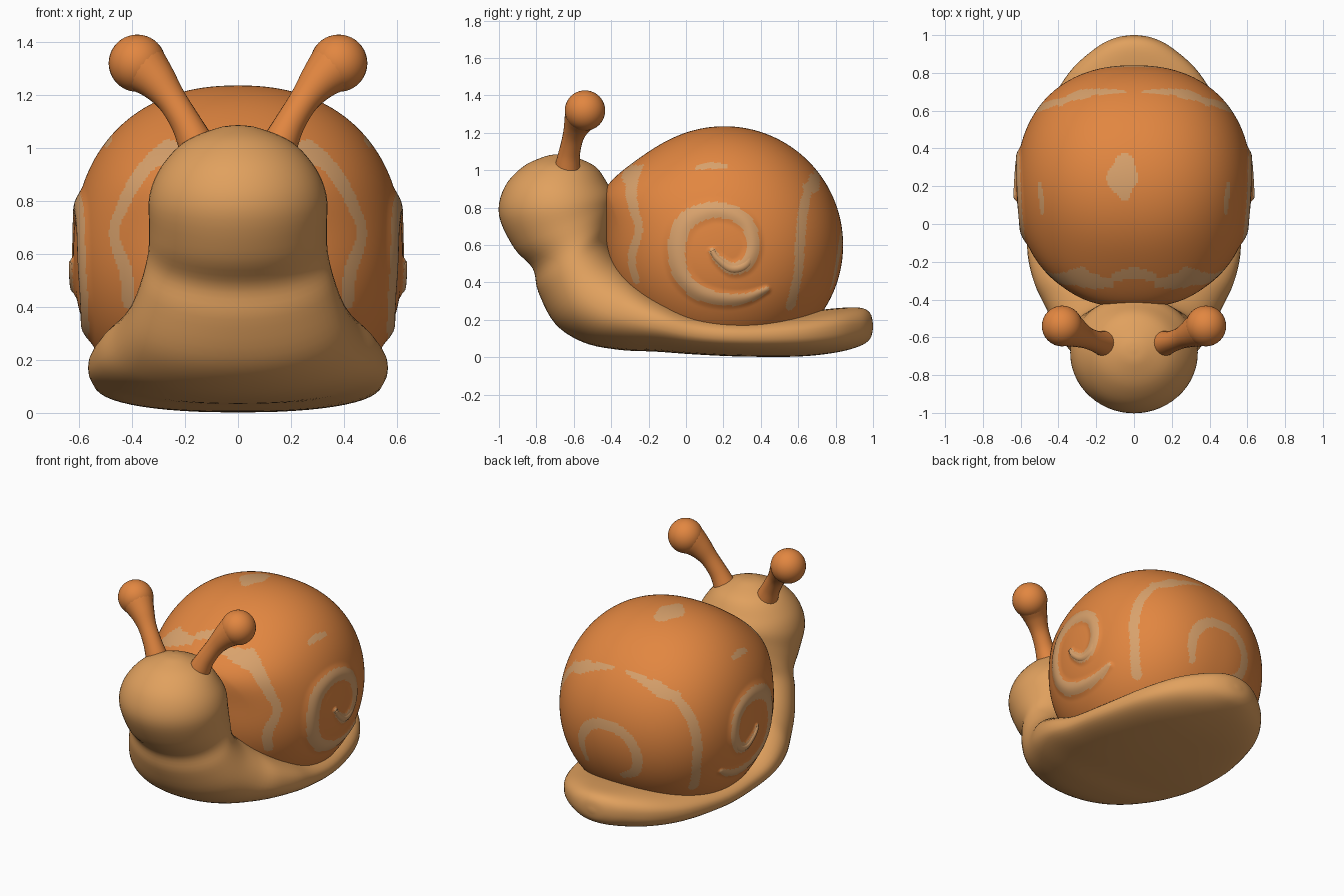
import bpy, bmesh, math
from mathutils import Vector, kdtree

if "Cube" in bpy.data.objects:
    bpy.data.objects.remove(bpy.data.objects["Cube"])


def material(name, rgb):
    m = bpy.data.materials.new(name)
    m.diffuse_color = (*rgb, 1)
    m.use_nodes = True
    m.node_tree.nodes["Principled BSDF"].inputs["Base Color"].default_value = m.diffuse_color
    return m


TAN = material("tan_skin", (0.75, 0.355, 0.112))
ORANGE = material("orange_shell", (0.76, 0.24, 0.052))
CREAM = material("cream_stripe", (0.69, 0.36, 0.15))


def smooth_path(pts, n):
    """Catmull-Rom interpolation of equal-length tuples."""
    out = []
    for i in range(len(pts) - 1):
        a, b = pts[max(i - 1, 0)], pts[i]
        c, d = pts[i + 1], pts[min(i + 2, len(pts) - 1)]
        for k in range(n):
            t = k / n
            out.append(tuple(
                0.5 * (2 * q + (r - p) * t + (2 * p - 5 * q + 4 * r - s) * t * t
                       + (3 * q - p - 3 * r + s) * t ** 3)
                for p, q, r, s in zip(a, b, c, d)))
    return out + [tuple(pts[-1])]


def power(v, e):
    return math.copysign(abs(v) ** e, v)


def finish(bm, name, mats):
    bmesh.ops.recalc_face_normals(bm, faces=bm.faces)
    me = bpy.data.meshes.new(name)
    bm.to_mesh(me)
    bm.free()
    for m in mats:
        me.materials.append(m)
    me.shade_smooth()
    ob = bpy.data.objects.new(name, me)
    bpy.context.collection.objects.link(ob)
    return ob


def skin(bm, rings):
    """Bridge closed rings of points and cap the ends."""
    vs = [[bm.verts.new(p) for p in ring] for ring in rings]
    n = len(vs[0])
    for a, b in zip(vs, vs[1:]):
        for j in range(n):
            k = (j + 1) % n
            bm.faces.new((a[j], a[k], b[k], b[j]))
    bm.faces.new(vs[0])
    bm.faces.new(vs[-1])


def tube(bm, pts, sides=20):
    """Round tube through (x, y, z, radius) points."""
    rings = []
    for i, p in enumerate(pts):
        c = Vector(p[:3])
        t = (Vector(pts[min(i + 1, len(pts) - 1)][:3]) - Vector(pts[max(i - 1, 0)][:3])).normalized()
        ref = Vector((1, 0, 0)) if abs(t.x) < 0.8 else Vector((0, 1, 0))
        u = t.cross(ref).normalized()
        v = t.cross(u)
        rings.append([c + p[3] * (u * math.cos(2 * math.pi * j / sides)
                                  + v * math.sin(2 * math.pi * j / sides)) for j in range(sides)])
    skin(bm, rings)


def mirror_x(ob):
    ob.modifiers.new("mirror", 'MIRROR').use_axis[0] = True


# Body: sections from tail to crown (lower y, z, upper y, z, half width, squareness)
sections = [
    (1.00, .155, 1.00, .175, .015, 2), (.985, .10, .985, .235, .10, 2.1),
    (.93, .06, .93, .265, .205, 2.3), (.80, .025, .80, .262, .345, 2.5),
    (.60, .004, .60, .24, .455, 2.5), (.30, .004, .30, .222, .53, 2.5),
    (.05, .015, .05, .25, .552, 2.5), (-.16, .03, -.12, .325, .565, 2.4),
    (-.36, .04, -.25, .41, .53, 2.3), (-.55, .08, -.32, .48, .465, 2.2),
    (-.70, .18, -.38, .55, .41, 2.1), (-.79, .35, -.41, .63, .365, 2),
    (-.82, .475, -.40, .72, .34, 2), (-.92, .585, -.385, .81, .335, 2),
    (-1.0, .76, -.385, .87, .335, 2), (-.97, .91, -.42, .93, .295, 2),
    (-.87, 1.02, -.485, 1.02, .205, 2), (-.75, 1.075, -.60, 1.073, .08, 2),
    (-.68, 1.085, -.66, 1.085, .01, 2)]
N = 56
rings = []
for y0, z0, y1, z1, w, e in smooth_path(sections, 5):
    ring = []
    for j in range(N):
        a = 2 * math.pi * j / N
        s = power(math.sin(a), 2 / e)
        ring.append((w * power(math.cos(a), 2 / e),
                     (y0 + y1) / 2 + s * (y1 - y0) / 2, (z0 + z1) / 2 + s * (z1 - z0) / 2))
    rings.append(ring)
bm = bmesh.new()
skin(bm, rings)
finish(bm, "body", [TAN])

# Eye stalks with ball tips
bm = bmesh.new()
tube(bm, smooth_path([(.14, -.635, .97, .075), (.165, -.632, 1.03, .066), (.20, -.622, 1.10, .057),
                      (.25, -.603, 1.18, .057), (.30, -.58, 1.245, .074), (.345, -.558, 1.29, .094),
                      (.38, -.541, 1.32, .106)], 5))
ball = bmesh.ops.create_uvsphere(bm, u_segments=32, v_segments=20, radius=.108)
bmesh.ops.translate(bm, verts=ball["verts"], vec=(.380, -.54, 1.319))
mirror_x(finish(bm, "eye_stalks", [ORANGE]))

# Shell form: a squarish solid of revolution about the x axis
YC, ZC, W, R, P = .205, .60, .622, .635, 2.27


def shell_x(r):
    return W * (1 - min(r / R, .99) ** P) ** (1 / P)


def shell_r(x):
    return R * (1 - min(abs(x) / W, .99) ** P) ** (1 / P)


def on_side(y, z):
    return (shell_x(math.hypot(y - YC, z - ZC)), y, z)


def on_top(x, y):
    return (x, y, ZC + math.sqrt(max(shell_r(x) ** 2 - (y - YC) ** 2, 0)))


def on_back(x, z):
    return (x, YC + math.sqrt(max(shell_r(x) ** 2 - (z - ZC) ** 2, 0)), z)


# Stripe paths: projection, mirrored or not, points (u, v, half width)
spiral = [(.14, .57, .016), (.17, .525, .024), (.245, .475, .032), (.32, .50, .036), (.36, .59, .036),
          (.33, .71, .038), (.24, .775, .041), (.12, .785, .045), (0, .725, .05), (-.05, .60, .05),
          (-.03, .45, .046), (.06, .35, .042), (.19, .31, .037), (.32, .315, .03), (.43, .36, .018)]
stripes = [
    (on_side, True, spiral),
    (on_side, True, [(.68, .97, .02), (.63, .80, .032), (.61, .60, .032), (.60, .45, .03), (.56, .28, .032)]),
    (on_side, True, [(-.23, 1.0, .04), (-.245, .90, .038), (-.25, .78, .033), (-.245, .68, .027),
                     (-.29, .54, .032), (-.27, .42, .03)]),
    (on_side, True, [(.07, 1.015, .016), (.14, 1.025, .022), (.21, 1.02, .016)]),
    (on_top, True, [(.13, -.27, .025), (.22, -.26, .042), (.32, -.24, .045)]),
    (on_top, True, [(.06, .70, .016), (.18, .70, .026), (.31, .69, .028), (.38, .64, .024)]),
    (on_top, False, [(-.10, -.25, .024), (0, -.235, .032), (.10, -.25, .024)]),
    (on_top, False, [(-.05, .32, .055), (-.06, .24, .085), (-.05, .16, .035)]),
    (on_back, False, [(.19, .38, .02), (.21, .52, .032), (.13, .64, .034), (0, .675, .034), (-.13, .64, .034),
                      (-.20, .53, .034), (-.18, .40, .032), (-.08, .34, .022)]),
]
marks = []
for place, both, pts in stripes:
    for u, v, w in smooth_path(pts, 14):
        x, y, z = place(u, v)
        marks.append((Vector((x, y, z)), w, pts is spiral))
        if both:
            marks.append((Vector((-x, y, z)), w, pts is spiral))
tree = kdtree.KDTree(len(marks))
for i, m in enumerate(marks):
    tree.insert(m[0], i)
tree.balance()

# Shell mesh, with the side spiral raised and the stripes coloured
rows, cols = 200, 300
rings = []
for i in range(rows + 1):
    t = math.pi * (.002 + .996 * i / rows)
    c, s = math.cos(t), math.sin(t)
    k = ((abs(c) / W) ** P + (s / R) ** P) ** (-1 / P)
    x, r = k * c, k * s
    rings.append([(x, YC + r * math.cos(2 * math.pi * j / cols), ZC + r * math.sin(2 * math.pi * j / cols))
                  for j in range(cols)])
bm = bmesh.new()
skin(bm, rings)
for f in bm.faces:
    c = f.calc_center_median()
    _, i, d = tree.find(c)
    f.material_index = 1 if d < marks[i][1] else 0
for v in bm.verts:
    _, i, d = tree.find(v.co)
    w = marks[i][1] * 1.7
    if marks[i][2] and d < w:
        v.co.x += math.copysign(.014 * (1 - (d / w) ** 2) ** 2, v.co.x)
    # Front lip leaning over the back of the head
    if v.co.y < YC:
        lean = math.exp(-((v.co.z - .92) / .17) ** 2) * min((YC - v.co.y) / .55, 1) ** 2
        v.co.y -= .075 * lean
    v.co.z = max(v.co.z, .11)
finish(bm, "shell", [ORANGE, CREAM])

# Raised curl at the heart of each side spiral
bm = bmesh.new()
curl = [(on_side(y, z)[0] + .004 - .006 * k, y, z, w * .85)
        for k, (y, z, w) in enumerate(spiral[:5])]
tube(bm, smooth_path(curl, 6), 16)
mirror_x(finish(bm, "spiral_curls", [CREAM]))
